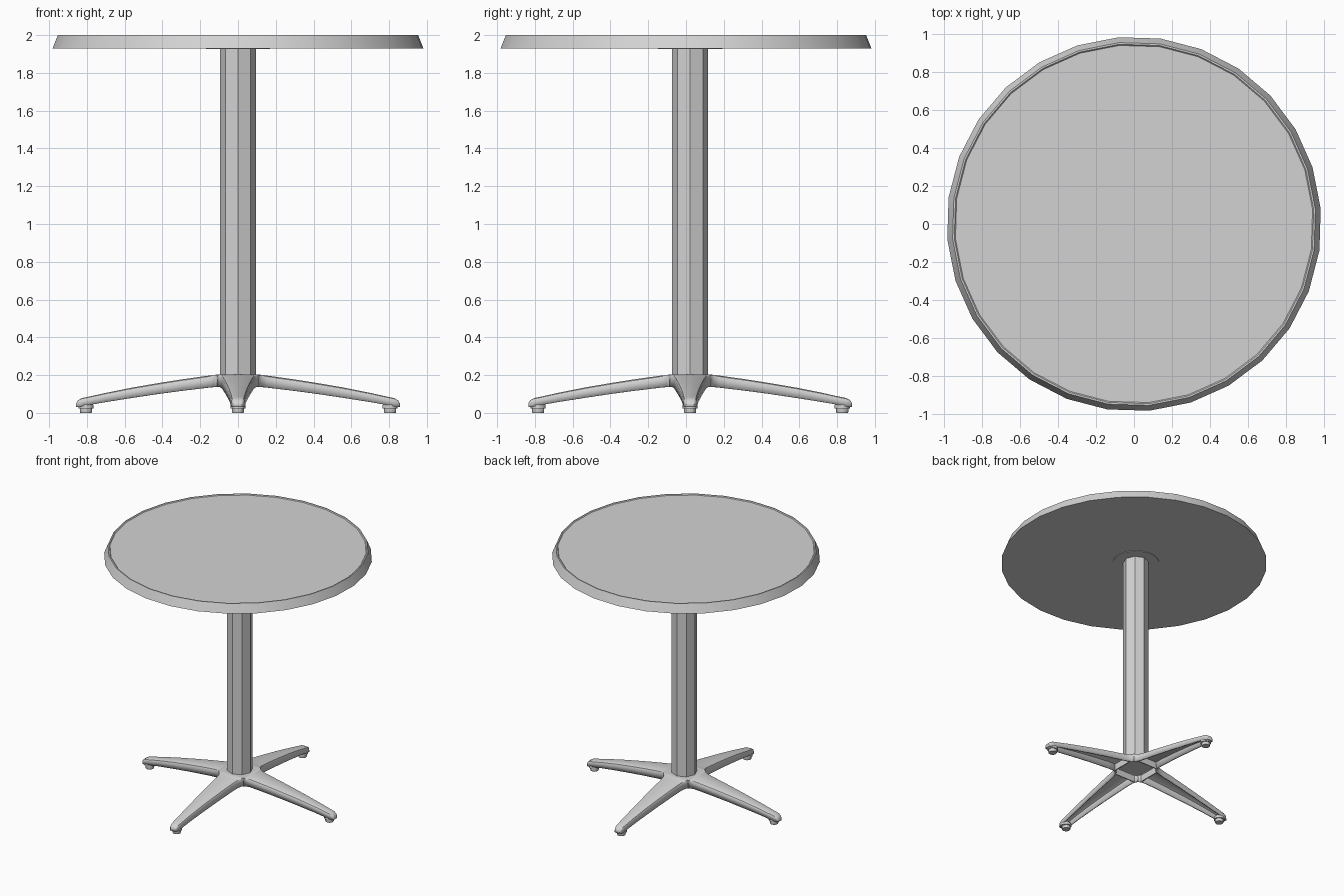
import bpy
import bmesh
import math
from mathutils import Matrix

if "Cube" in bpy.data.objects:
    bpy.data.objects.remove(bpy.data.objects["Cube"], do_unlink=True)

grey = bpy.data.materials.new("light grey")
grey.use_nodes = True
COLOUR = (0.65, 0.65, 0.65, 1.0)
grey.diffuse_color = COLOUR
grey.node_tree.nodes["Principled BSDF"].inputs["Base Color"].default_value = COLOUR

BASE_Y = 0.022  # the pedestal stands slightly behind the centre of the top


def finish(name, bm, matrix=Matrix(), angle=30):
    """Turn a bmesh into a shaded, coloured object."""
    bmesh.ops.recalc_face_normals(bm, faces=bm.faces)
    mesh = bpy.data.meshes.new(name)
    bm.to_mesh(mesh)
    bm.free()
    mesh.materials.append(grey)
    obj = bpy.data.objects.new(name, mesh)
    bpy.context.collection.objects.link(obj)
    obj.matrix_world = matrix
    bpy.ops.object.select_all(action='DESELECT')
    obj.select_set(True)
    bpy.context.view_layer.objects.active = obj
    bpy.ops.object.shade_smooth_by_angle(angle=math.radians(angle))
    return obj


def lathe(name, profile, sides, phase=0.0, matrix=Matrix()):
    """Closed solid of revolution from (radius, height) points."""
    bm = bmesh.new()
    rings = []
    for r, z in profile:
        angles = [phase + 2 * math.pi * i / sides for i in range(sides)]
        rings.append([bm.verts.new((r * math.cos(a), r * math.sin(a), z)) for a in angles])
    for a, b in zip(rings, rings[1:]):
        for i in range(sides):
            j = (i + 1) % sides
            bm.faces.new((a[i], a[j], b[j], b[i]))
    bm.faces.new(rings[0])
    bm.faces.new(rings[-1])
    return finish(name, bm, matrix)


def box(name, size, centre, matrix=Matrix()):
    bm = bmesh.new()
    bmesh.ops.create_cube(bm, size=1, matrix=Matrix.Translation(centre) @ Matrix.Diagonal((*size, 1)))
    return finish(name, bm, matrix)


# Round top with a tapered edge and a thin raised rim
lathe("table_top", [(0.985, 1.93), (0.957, 2.0), (0.948, 2.0), (0.942, 1.994)],
      28, math.radians(4.7))

# Octagonal column and its thin mounting disc
base = Matrix.Translation((0, BASE_Y, 0))
lathe("column", [(0.095, 0.19), (0.095, 1.931)], 8, 0, base)
lathe("mounting_disc", [(0.17, 1.926), (0.17, 1.931)], 24, 0, base)

# Central plate joining the four legs
box("hub_plate", (0.22, 0.22, 0.016), (0, 0, 0.195), base)

# Leg stations: distance out, half width, top height, bottom height, shoulder
STATIONS = [
    (0.110, 0.110, 0.203, 0.138, 0.002),
    (0.125, 0.100, 0.201, 0.137, 0.010),
    (0.150, 0.091, 0.198, 0.135, 0.014),
    (0.200, 0.085, 0.191, 0.129, 0.016),
    (0.300, 0.077, 0.177, 0.117, 0.016),
    (0.420, 0.067, 0.158, 0.101, 0.016),
    (0.560, 0.055, 0.134, 0.080, 0.015),
    (0.700, 0.044, 0.106, 0.058, 0.013),
    (0.780, 0.039, 0.088, 0.044, 0.012),
    (0.825, 0.036, 0.079, 0.035, 0.012),
    (0.847, 0.031, 0.067, 0.031, 0.011),
    (0.857, 0.022, 0.051, 0.031, 0.007),
]


def leg(name, matrix):
    """Tapered arched leg, hollow underneath."""
    bm = bmesh.new()
    rows = []
    for x, w, top, bottom, s in STATIONS:
        half = [(w, bottom), (w - 0.2 * s, top - s), (w - 0.5 * s, top - 0.35 * s), (w - 1.2 * s, top)]
        section = half + [(-y, z) for y, z in reversed(half)]
        rows.append([bm.verts.new((x, y, z)) for y, z in section])
    for a, b in zip(rows, rows[1:]):
        for i in range(len(a) - 1):
            bm.faces.new((a[i], a[i + 1], b[i + 1], b[i]))
    bm.faces.new(rows[-1])
    obj = finish(name, bm, matrix, 35)
    shell = obj.modifiers.new("wall", 'SOLIDIFY')
    shell.thickness = 0.010
    shell.offset = -1
    return obj


# Four legs with a cross rib and a stepped foot each
for i, side in enumerate(("left", "back", "right", "front")):
    turn = base @ Matrix.Rotation(i * math.pi / 2, 4, 'Z')
    leg(side + "_leg", turn)
    box(side + "_rib", (0.008, 0.186, 0.055), (0.128, 0, 0.166), turn)
    lathe(side + "_foot", [(0.030, 0.0), (0.032, 0.004), (0.032, 0.022), (0.040, 0.024), (0.040, 0.040),
                           (0.030, 0.055)], 12, 0, turn @ Matrix.Translation((0.805, 0, 0)))
